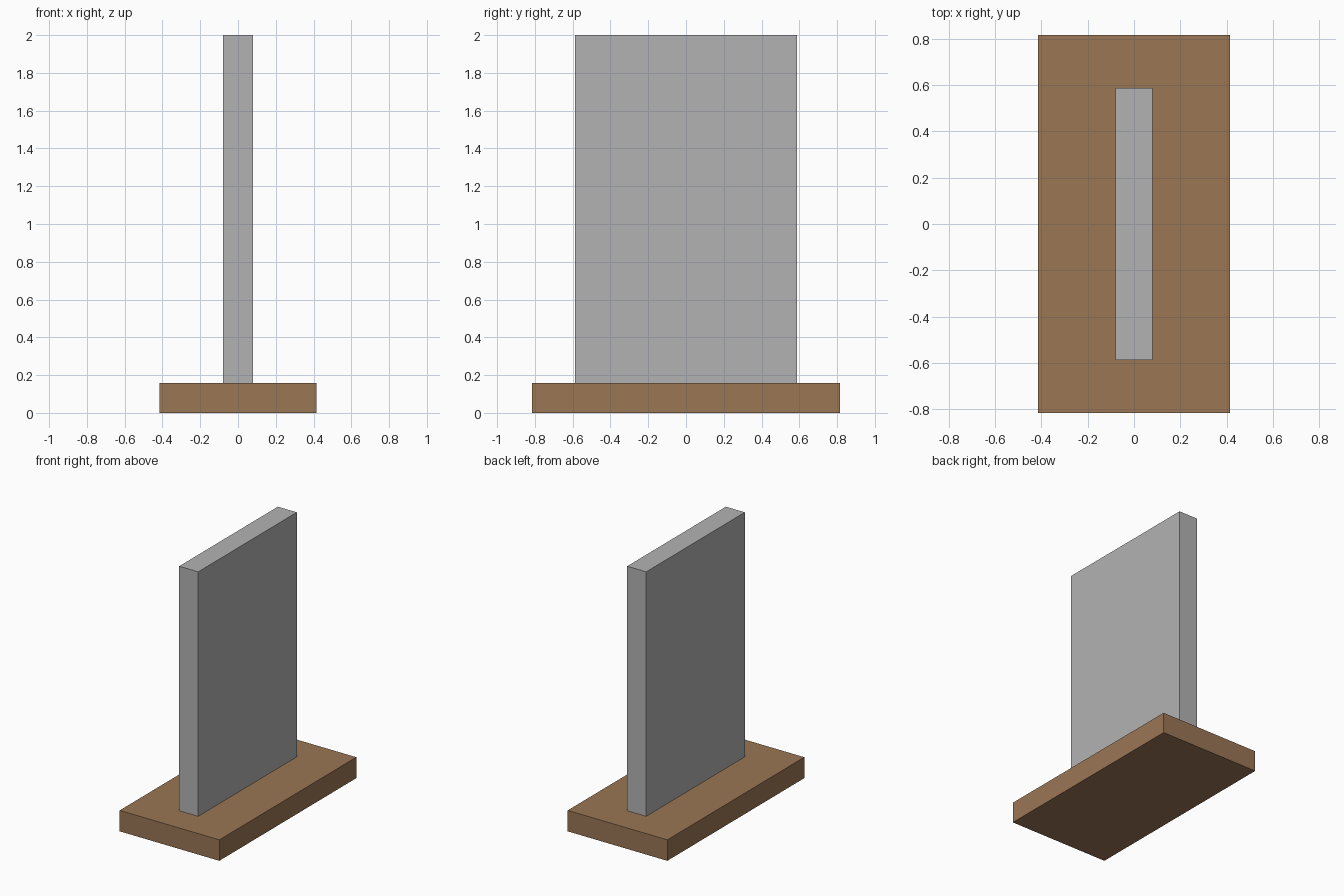
import bpy

if "Cube" in bpy.data.objects:
    bpy.data.objects.remove(bpy.data.objects["Cube"])


def material(name, color):
    m = bpy.data.materials.new(name)
    m.diffuse_color = (*color, 1.0)
    m.use_nodes = True
    m.node_tree.nodes["Principled BSDF"].inputs["Base Color"].default_value = m.diffuse_color
    return m


def box(name, size, z0, mat):
    bpy.ops.mesh.primitive_cube_add(size=1, location=(0, 0, z0 + size[2] / 2))
    ob = bpy.context.object
    ob.name = name
    ob.scale = size
    bpy.ops.object.transform_apply(location=False, rotation=False, scale=True)
    ob.data.materials.append(mat)
    return ob


brown = material("earth brown", (0.328, 0.181, 0.091))
grey = material("stone grey", (0.45, 0.45, 0.45))

# Low rectangular base
box("base", (0.83, 1.63, 0.158), 0.0, brown)

# Upright slab standing on the base
box("upright_slab", (0.158, 1.174, 1.842), 0.158, grey)
